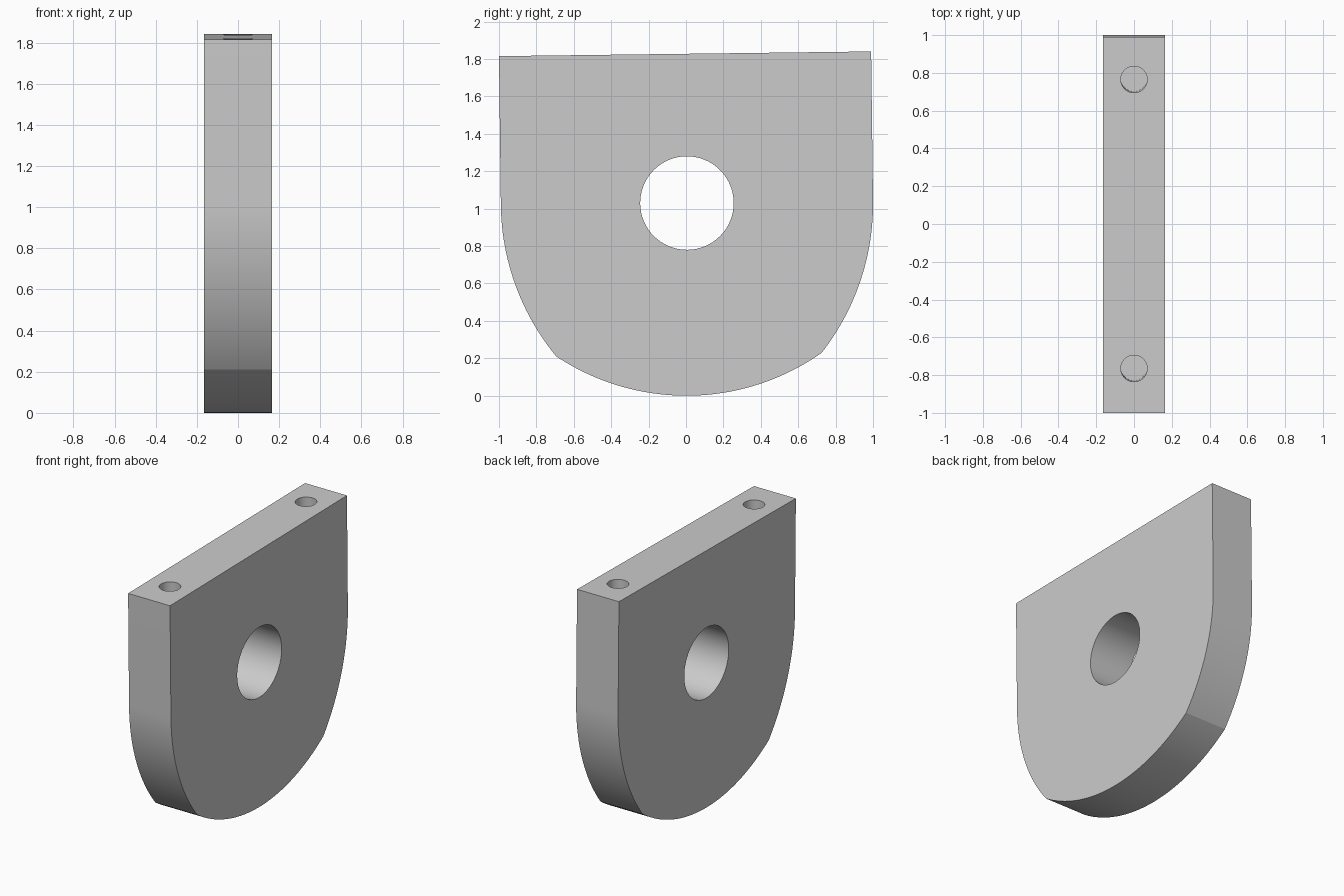
import bpy, bmesh
from math import atan2, cos, sin, pi, hypot

if "Cube" in bpy.data.objects:
    bpy.data.objects.remove(bpy.data.objects["Cube"])

HALF_T = 0.165            # half thickness
HALF_W = 0.995            # half width
TOP = 0.798               # heights are relative to the bore centre
CORNER = (0.71, -0.81)    # where side arc meets bottom arc
BOTTOM = -1.03


def arc(cy, cz, r, a0, a1, n):
    return [(cy + r * cos(a0 + (a1 - a0) * i / n),
             cz + r * sin(a0 + (a1 - a0) * i / n)) for i in range(n + 1)]


# Half outline: straight side, side arc tangent to it, shallower bottom arc
d = HALF_W - CORNER[0]
side_r = (d * d + CORNER[1] ** 2) / (2 * d)
side_c = HALF_W - side_r
rise = CORNER[1] - BOTTOM
bot_r = (CORNER[0] ** 2 + rise ** 2) / (2 * rise)
bot_c = BOTTOM + bot_r
half = [(HALF_W, TOP)]
half += arc(side_c, 0, side_r, 0, atan2(CORNER[1], CORNER[0] - side_c), 24)
half += arc(0, bot_c, bot_r, atan2(CORNER[1] - bot_c, CORNER[0]), -pi / 2, 24)[1:]
outline = half + [(-y, z) for y, z in reversed(half[:-1])]

# Plate: outline extruded across x
bm = bmesh.new()
face = bm.faces.new([bm.verts.new((-HALF_T, y, z)) for y, z in outline])
ext = bmesh.ops.extrude_face_region(bm, geom=[face])
bmesh.ops.translate(bm, vec=(2 * HALF_T, 0, 0),
                    verts=[v for v in ext["geom"] if isinstance(v, bmesh.types.BMVert)])
bmesh.ops.recalc_face_normals(bm, faces=bm.faces)
mesh = bpy.data.meshes.new("lug_plate")
bm.to_mesh(mesh)
bm.free()
plate = bpy.data.objects.new("lug_plate", mesh)
bpy.context.collection.objects.link(plate)


def drill(name, radius, depth, location, rotation=(0, 0, 0), sides=64):
    bpy.ops.mesh.primitive_cylinder_add(vertices=sides, radius=radius, depth=depth,
                                        location=location, rotation=rotation)
    cutter = bpy.context.object
    cutter.name = name
    cutter.hide_render = True
    mod = plate.modifiers.new(name, "BOOLEAN")
    mod.operation = "DIFFERENCE"
    mod.solver = "EXACT"
    mod.object = cutter
    bpy.ops.object.select_all(action="DESELECT")
    bpy.context.view_layer.objects.active = plate
    plate.select_set(True)
    bpy.ops.object.modifier_apply(modifier=name)
    bpy.data.objects.remove(cutter)


# Main bore, and two blind bolt holes (0.5 deep) in the top edge
drill("bore_cutter", 0.25, 1, (0, 0, 0), (0, pi / 2, 0))
for s in (-1, 1):
    drill("bolt_hole_cutter", 0.07, 1, (0, s * 0.765 + 0.005, TOP), sides=48)

bpy.ops.object.shade_smooth_by_angle(angle=0.2)

# The whole plate leans very slightly
plate.rotation_euler = (0.0126, 0, 0)
plate.location = (0, 0.005, 1.03)
